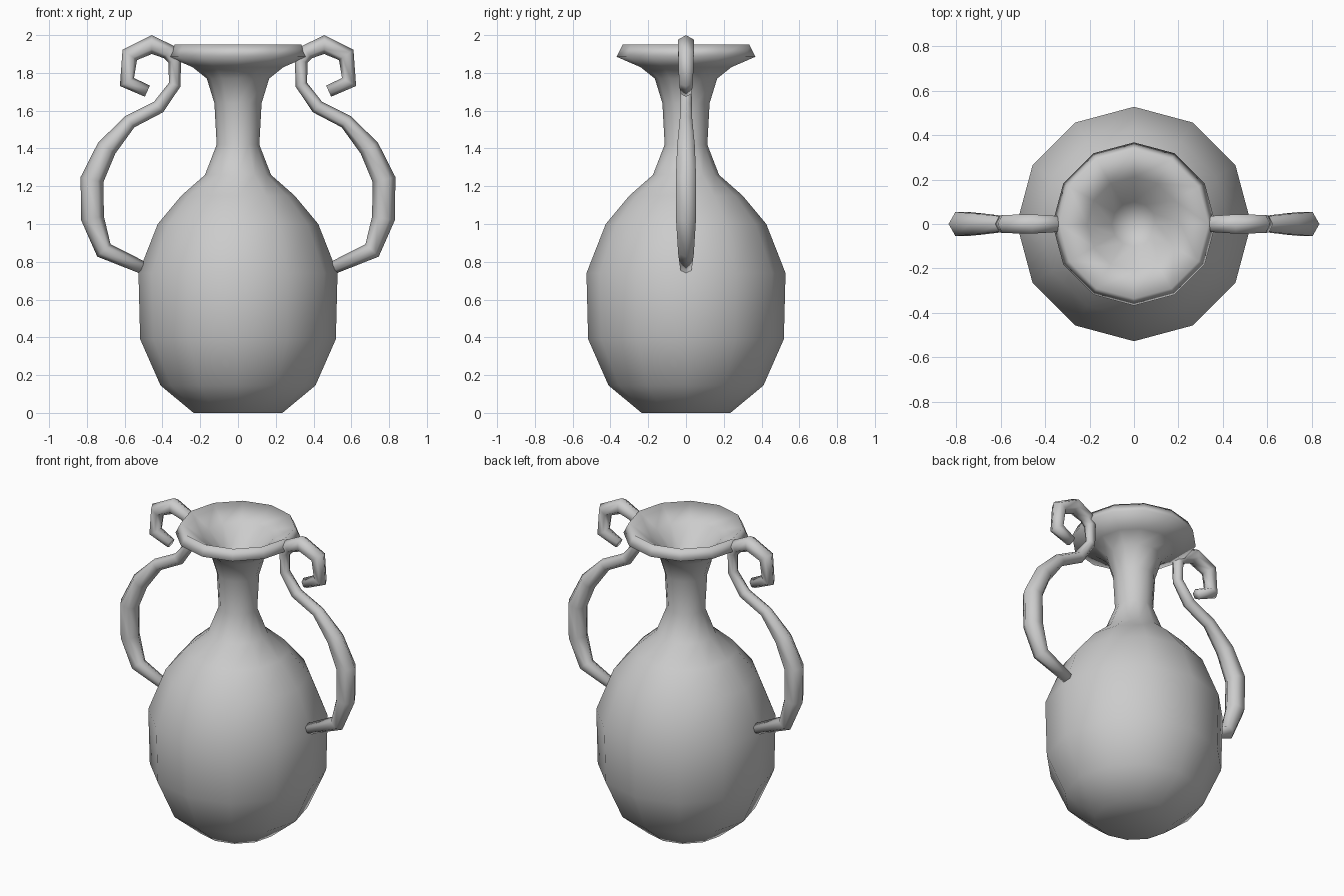
import bpy, bmesh, math
from mathutils import Vector

cube = bpy.data.objects.get("Cube")
if cube:
    bpy.data.objects.remove(cube)

clay = bpy.data.materials.new("grey_clay")
clay.use_nodes = True
colour = (0.6, 0.6, 0.6, 1)
clay.diffuse_color = colour
clay.node_tree.nodes["Principled BSDF"].inputs["Base Color"].default_value = colour


def loft(name, rings, close_end):
    """Bridge equal-sized rings of points; cap the start, and end in a face or a point."""
    bm = bmesh.new()
    loops = [[bm.verts.new(p) for p in ring] for ring in rings]
    n = len(loops[0])
    for a, b in zip(loops, loops[1:]):
        for i in range(n):
            j = (i + 1) % n
            bm.faces.new((a[i], a[j], b[j], b[i]))
    bm.faces.new(loops[0])
    if close_end == "face":
        bm.faces.new(loops[-1])
    else:
        tip = bm.verts.new(close_end)
        for i in range(n):
            bm.faces.new((loops[-1][i], loops[-1][(i + 1) % n], tip))
    bmesh.ops.recalc_face_normals(bm, faces=bm.faces)
    mesh = bpy.data.meshes.new(name)
    bm.to_mesh(mesh)
    bm.free()
    for poly in mesh.polygons:
        poly.use_smooth = True
    mesh.materials.append(clay)
    obj = bpy.data.objects.new(name, mesh)
    bpy.context.collection.objects.link(obj)
    return obj


# Vase body: twelve-sided turned profile (radius, height), over the rim into the funnel
profile = [(0.235, 0), (0.41, 0.145), (0.518, 0.39), (0.527, 0.74), (0.425, 1.0),
           (0.3, 1.15), (0.175, 1.26), (0.113, 1.42), (0.125, 1.64), (0.165, 1.77),
           (0.24, 1.83), (0.367, 1.885), (0.335, 1.95), (0.21, 1.87), (0.1, 1.77)]
SIDES = 12
rings = [[(r * math.cos(math.tau * i / SIDES), r * math.sin(math.tau * i / SIDES), z)
          for i in range(SIDES)] for r, z in profile]
loft("vase_body", rings, (0, 0, 1.66))

# Handles: six-sided tube along a scrolled path (x, z, radius)
path = [(0.507, 0.77, 0.034), (0.71, 0.86, 0.048), (0.77, 1.03, 0.061),
        (0.773, 1.235, 0.062), (0.695, 1.402, 0.054), (0.572, 1.542, 0.038),
        (0.42, 1.62, 0.037), (0.335, 1.738, 0.032), (0.335, 1.865, 0.035),
        (0.365, 1.91, 0.042), (0.457, 1.95, 0.05), (0.573, 1.895, 0.047),
        (0.588, 1.752, 0.043), (0.48, 1.703, 0.032)]


def handle(name, side):
    centres = [Vector((side * x, 0, z)) for x, z, r in path]
    tube = []
    for i, c in enumerate(centres):
        ahead = centres[min(i + 1, len(centres) - 1)]
        behind = centres[max(i - 1, 0)]
        tangent = ((ahead - c).normalized() + (c - behind).normalized()).normalized()
        across = tangent.cross(Vector((0, 1, 0)))
        r = path[i][2]
        tube.append([c + across * r * math.cos(math.tau * k / 6)
                     + Vector((0, 1, 0)) * r * math.sin(math.tau * k / 6)
                     for k in range(6)])
    loft(name, tube, "face")


handle("left_handle", 1)
handle("right_handle", -1)
